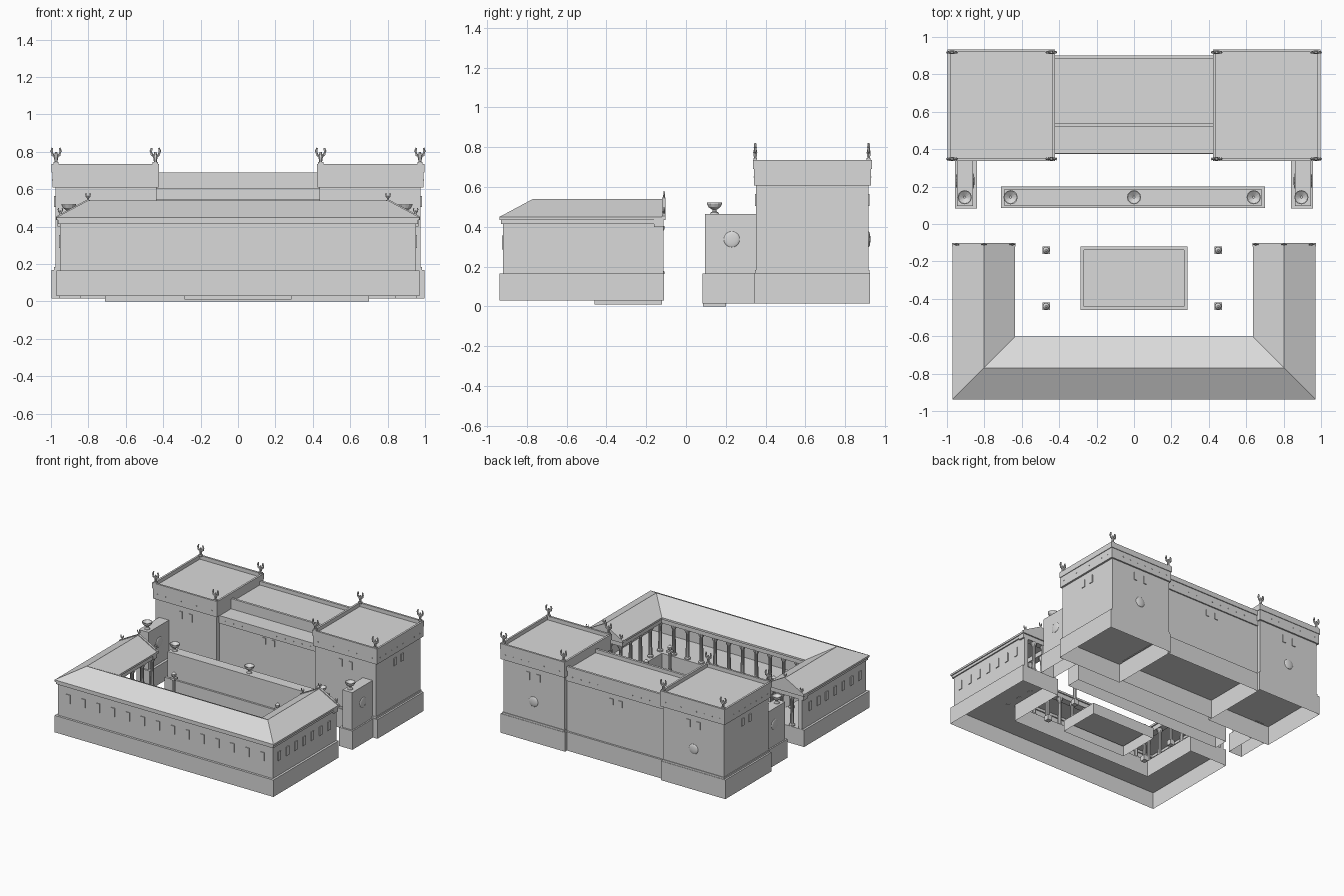
import bpy, bmesh, math
from mathutils import Matrix, Vector

if "Cube" in bpy.data.objects:
    bpy.data.objects.remove(bpy.data.objects["Cube"])

stone = bpy.data.materials.new("grey_stone")
stone.use_nodes = True
stone.diffuse_color = (0.7, 0.7, 0.7, 1)
stone.node_tree.nodes["Principled BSDF"].inputs["Base Color"].default_value = (0.7, 0.7, 0.7, 1)


def finish(name, bm, smooth=False):
    bmesh.ops.recalc_face_normals(bm, faces=bm.faces)
    mesh = bpy.data.meshes.new(name)
    bm.to_mesh(mesh)
    bm.free()
    ob = bpy.data.objects.new(name, mesh)
    bpy.context.collection.objects.link(ob)
    mesh.materials.append(stone)
    if smooth:
        bpy.ops.object.select_all(action="DESELECT")
        ob.select_set(True)
        bpy.context.view_layer.objects.active = ob
        bpy.ops.object.shade_smooth_by_angle()


def add_box(bm, x0, x1, y0, y1, z0, z1, open_bottom=False):
    m = (Matrix.Translation(((x0 + x1) / 2, (y0 + y1) / 2, (z0 + z1) / 2))
         @ Matrix.Diagonal((abs(x1 - x0), y1 - y0, z1 - z0, 1)))
    verts = bmesh.ops.create_cube(bm, size=1, matrix=m)["verts"]
    faces = {f for v in verts for f in v.link_faces}
    if open_bottom:
        low = min(faces, key=lambda f: f.calc_center_median().z)
        bmesh.ops.delete(bm, geom=[low], context="FACES_ONLY")


def add_tray(bm, x0, x1, y0, y1, z0, z1, rim, depth, open_bottom=False):
    """Box whose top is a rim around a sunken floor."""
    add_box(bm, x0, x1, y0, y1, z0, z1, open_bottom)
    top = max(bm.faces, key=lambda f: f.calc_center_median().z)
    bmesh.ops.inset_individual(bm, faces=[top], thickness=rim)
    inner = bmesh.ops.extrude_discrete_faces(bm, faces=[top])["faces"][0]
    bmesh.ops.translate(bm, verts=inner.verts, vec=(0, 0, -depth))


def add_lathe(bm, x, y, z, profile, sides=10):
    rings = [[bm.verts.new((x + r * math.cos(2 * math.pi * k / sides),
                            y + r * math.sin(2 * math.pi * k / sides), z + h))
              for k in range(sides)] for r, h in profile]
    for a, b in zip(rings, rings[1:]):
        for k in range(sides):
            bm.faces.new((a[k], a[k - 1], b[k - 1], b[k]))
    bm.faces.new(rings[0])
    bm.faces.new(rings[-1])


def u_loft(name, section, y_end, closed=True):
    """Sweep a section (distance in from the outer edge, height) round three sides."""
    bm = bmesh.new()
    loops = []
    for sx, front in ((-1, 0), (-1, 1), (1, 1), (1, 0)):
        loops.append([bm.verts.new((sx * (0.97 - d), -0.937 + d if front else y_end, z))
                      for d, z in section])
    n = len(section)
    for a, b in zip(loops, loops[1:]):
        for k in range(n if closed else n - 1):
            bm.faces.new((a[k], a[(k + 1) % n], b[(k + 1) % n], b[k]))
    bm.faces.new(loops[0])
    bm.faces.new(loops[-1])
    finish(name, bm)


def slab(d0, d1, z0, z1):
    return [(d0, z0), (d0, z1), (d1, z1), (d1, z0)]


def add_window(bm, x, y, z, w, h, side):
    """Slightly raised window panel; side is the axis the wall faces."""
    hx, hy = (0.006, w / 2) if side == "x" else (w / 2, 0.006)
    add_box(bm, x - hx, x + hx, y - hy, y + hy, z - h / 2, z + h / 2)


def add_finial(bm, x, y, z, s=1.0):
    """Stem carrying two upward horns."""
    add_box(bm, x - 0.014 * s, x + 0.014 * s, y - 0.01 * s, y + 0.01 * s, z, z + 0.012 * s)
    add_lathe(bm, x, y, z + 0.01 * s, [(0.007 * s, 0), (0.012 * s, 0.03 * s), (0.006 * s, 0.055 * s)], 6)
    for sx in (-1, 1):
        pts = [(0, 0.035), (0.017, 0.047), (0.024, 0.066), (0.019, 0.088)]
        for (xa, za), (xb, zb) in zip(pts, pts[1:]):
            a, b = Vector((sx * xa, 0, za)) * s, Vector((sx * xb, 0, zb)) * s
            m = (Matrix.Translation(Vector((x, y, z)) + (a + b) / 2)
                 @ (b - a).to_track_quat("Z", "Y").to_matrix().to_4x4())
            bmesh.ops.create_cone(bm, cap_ends=True, segments=5, radius1=0.008 * s,
                                  radius2=0.005 * s, depth=(b - a).length, matrix=m)


# Three-sided front hall, hollow behind its outer wall
u_loft("hall_base", [(0, 0.03), (0, 0.165), (0.335, 0.165), (0.335, 0.03)], -0.11, closed=False)
u_loft("hall_wall", slab(0.018, 0.05, 0.165, 0.435), -0.112)
u_loft("hall_wall_trim", slab(0.008, 0.06, 0.415, 0.435), -0.112)
u_loft("hall_beam", slab(0.27, 0.325, 0.4, 0.435), -0.112)
u_loft("hall_roof", [(0, 0.435), (0, 0.45), (0.168, 0.54), (0.335, 0.45), (0.335, 0.435)], -0.105)

bm = bmesh.new()
for k in range(14):
    add_window(bm, -0.86 + k * 1.72 / 13, -0.919, 0.32, 0.034, 0.07, "y")
for s in (-1, 1):
    for k in range(7):
        add_window(bm, s * 0.952, -0.84 + k * 0.105, 0.32, 0.034, 0.07, "x")
finish("hall_windows", bm)

# Colonnade round the court and across the hall ends
column = [(0.022, 0), (0.022, 0.012), (0.015, 0.02), (0.012, 0.205), (0.022, 0.225), (0.022, 0.24)]
bm = bmesh.new()
for k in range(12):
    add_lathe(bm, -0.67 + k * 1.34 / 11, -0.63, 0.163, column)
for s in (-1, 1):
    for k in range(1, 5):
        add_lathe(bm, s * 0.67, -0.63 + k * 0.125, 0.163, column)
    for x in (0.76, 0.85):
        add_lathe(bm, s * x, -0.13, 0.163, column)
finish("colonnade", bm, True)

# Gables and their finials
bm = bmesh.new()
for s in (-1, 1):
    add_box(bm, s * 0.64, s * 0.965, -0.16, -0.112, 0.4, 0.436)
    tri = [bm.verts.new((s * x, -0.12, z)) for x, z in
           ((0.972, 0.435), (0.972, 0.455), (0.802, 0.547), (0.633, 0.455), (0.633, 0.435))]
    f = bm.faces.new(tri)
    out = bmesh.ops.extrude_face_region(bm, geom=[f])["geom"]
    bmesh.ops.translate(bm, verts=[v for v in out if isinstance(v, bmesh.types.BMVert)], vec=(0, 0.018, 0))
finish("gables", bm)
bm = bmesh.new()
for s in (-1, 1):
    for x, z in ((0.95, 0.455), (0.802, 0.535), (0.65, 0.455)):
        add_finial(bm, s * x, -0.11, z, 0.5)
finish("gable_finials", bm)

# Court platform and four small pillars
bm = bmesh.new()
add_tray(bm, -0.285, 0.285, -0.46, -0.12, 0.01, 0.1, 0.025, 0.02, True)
finish("court_platform", bm)
bm = bmesh.new()
for x in (-0.47, 0.45):
    for y in (-0.14, -0.44):
        add_box(bm, x - 0.02, x + 0.02, y - 0.02, y + 0.02, 0.03, 0.07)
        add_lathe(bm, x, y, 0.07, [(0.014, 0), (0.011, 0.2), (0.018, 0.215)])
        add_box(bm, x - 0.02, x + 0.02, y - 0.02, y + 0.02, 0.285, 0.3)
        add_lathe(bm, x, y, 0.3, [(0.008, 0), (0.018, 0.015), (0.018, 0.028), (0.005, 0.042)])
finish("court_pillars", bm)

# Screen wall, side arms and urns
bm = bmesh.new()
add_box(bm, -0.71, 0.70, 0.085, 0.2, 0, 0.15, True)
add_box(bm, -0.695, 0.685, 0.1, 0.185, 0.15, 0.355)
finish("screen_wall", bm)
bm = bmesh.new()
for s in (-1, 1):
    add_box(bm, s * 0.84, s * 0.957, 0.082, 0.345, 0.015, 0.165, True)
    add_box(bm, s * 0.86, s * 0.946, 0.095, 0.355, 0.165, 0.465)
finish("side_arms", bm)
urn = [(0.022, 0), (0.02, 0.006), (0.01, 0.012), (0.01, 0.02), (0.03, 0.034), (0.038, 0.05), (0.038, 0.056), (0.034, 0.056), (0.006, 0.036)]
bm = bmesh.new()
for x, z in ((-0.905, 0.465), (0.895, 0.465), (-0.66, 0.355), (0, 0.355), (0.64, 0.355)):
    add_lathe(bm, x, 0.143, z, urn, 12)
finish("urns", bm)

# Round bosses on the arms and tower backs
bm = bmesh.new()
for s in (-1, 1):
    for x, y, scale in ((0.946, 0.23, (0.007, 0.04, 0.04)), (0.86, 0.23, (0.007, 0.04, 0.04)),
                        (0.71, 0.917, (0.04, 0.01, 0.04))):
        bmesh.ops.create_uvsphere(bm, u_segments=16, v_segments=10, radius=1, matrix=Matrix.Translation(
            (s * x, y, 0.337)) @ Matrix.Diagonal((*scale, 1)))
finish("round_bosses", bm, True)

# Corner towers
for s, side in ((1, "left"), (-1, "right")):
    bm = bmesh.new()
    add_box(bm, s * 0.425, s * 0.997, 0.342, 0.925, 0.015, 0.168, True)
    add_box(bm, s * 0.435, s * 0.983, 0.348, 0.922, 0.168, 0.183)
    finish(side + "_tower_base", bm)
    bm = bmesh.new()
    add_box(bm, s * 0.437, s * 0.977, 0.352, 0.917, 0.183, 0.612)
    finish(side + "_tower_wall", bm)
    bm = bmesh.new()
    for d in (-0.045, 0.045):
        for y in (0.352, 0.917):
            add_window(bm, s * (0.71 + d), y, 0.535, 0.03, 0.06, "y")
        add_window(bm, s * 0.977, 0.635 + d, 0.535, 0.03, 0.06, "x")
    finish(side + "_tower_windows", bm)
    bm = bmesh.new()
    x0, x1 = sorted((s * 0.422, s * 0.997))
    add_tray(bm, x0, x1, 0.337, 0.934, 0.69, 0.735, 0.022, 0.03)
    add_box(bm, s * 0.426, s * 0.992, 0.341, 0.929, 0.608, 0.692)
    finish(side + "_tower_cornice", bm)
    bm = bmesh.new()
    for x in (0.442, 0.973):
        for y in (0.348, 0.918):
            add_finial(bm, s * x, y, 0.733)
    finish(side + "_tower_finials", bm)

# Middle block between the towers
bm = bmesh.new()
add_box(bm, -0.43, 0.43, 0.375, 0.9, 0.015, 0.165, True)
finish("middle_base", bm)
bm = bmesh.new()
add_box(bm, -0.44, 0.44, 0.39, 0.885, 0.165, 0.57)
finish("middle_wall", bm)
bm = bmesh.new()
for y in (0.39, 0.885):
    for x in (-0.04, 0.04):
        add_window(bm, x, y, 0.505, 0.03, 0.05, "y")
finish("middle_windows", bm)
bm = bmesh.new()
add_tray(bm, -0.455, 0.455, 0.52, 0.902, 0.652, 0.69, 0.026, 0.03)
add_box(bm, -0.435, 0.435, 0.378, 0.53, 0.545, 0.607)
add_box(bm, -0.435, 0.435, 0.522, 0.895, 0.57, 0.655)
finish("middle_cornice", bm)

# Rows of small studs along the cornices
bm = bmesh.new()
for s in (-1, 1):
    for k in range(8):
        t = k / 7
        x, y = s * (0.47 + 0.48 * t), 0.385 + 0.5 * t
        for cx, cy in ((x, 0.341), (x, 0.929), (s * 0.992, y)):
            add_box(bm, cx - 0.003, cx + 0.003, cy - 0.003, cy + 0.003, 0.647, 0.653)
for k in range(11):
    x = -0.38 + k * 0.076
    for y, z in ((0.378, 0.575), (0.895, 0.61)):
        add_box(bm, x - 0.003, x + 0.003, y - 0.003, y + 0.003, z - 0.003, z + 0.003)
finish("cornice_studs", bm)
